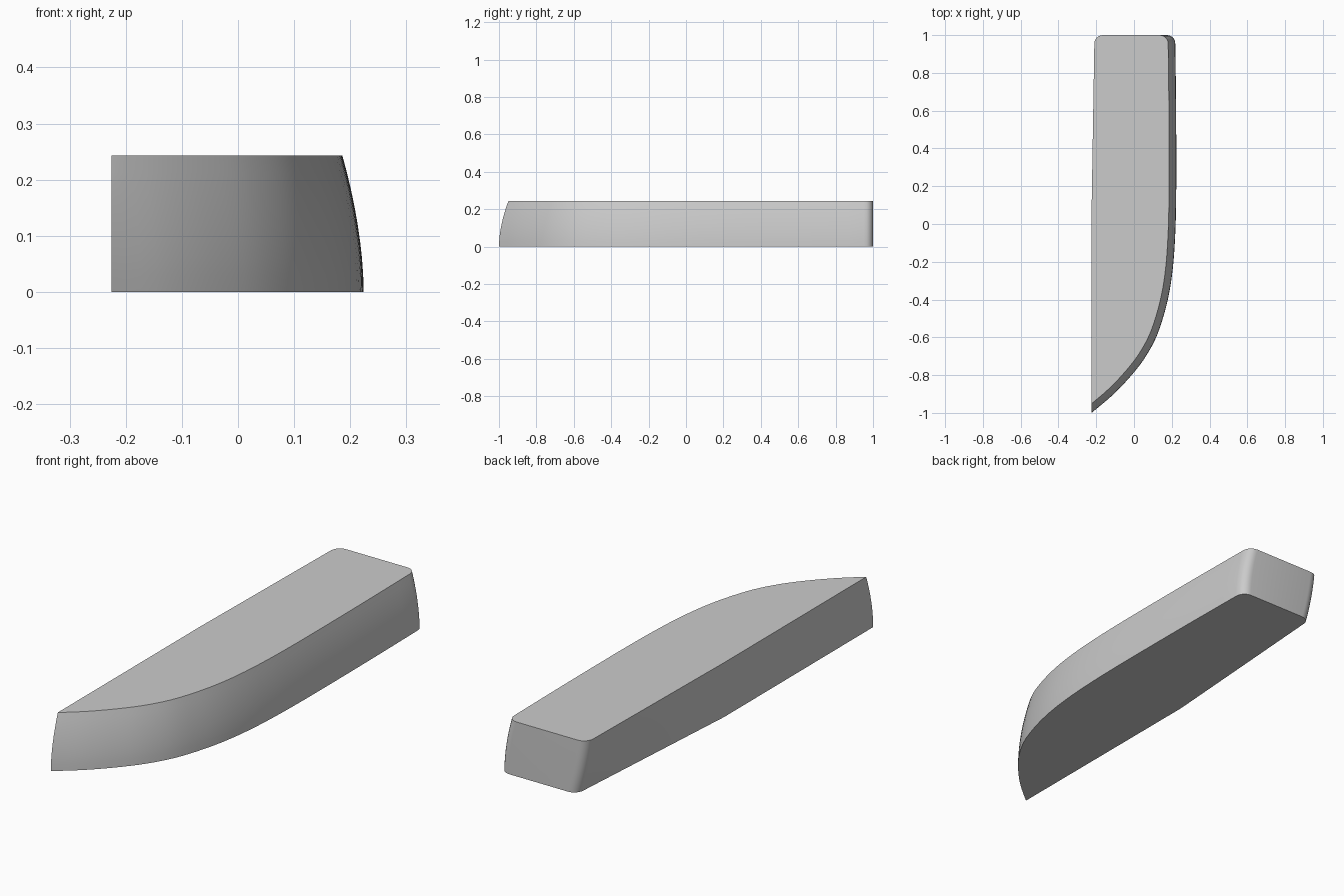
import bpy, bmesh, math
from mathutils import Vector

if "Cube" in bpy.data.objects:
    bpy.data.objects.remove(bpy.data.objects["Cube"])

H = 0.243
LEVELS = 8

# Bowed side outline at floor level, from the pointed tip to the straight flank
SIDE = [(-.225, -1), (-.12, -.912), (-.03, -.82), (.05, -.72), (.115, -.605),
        (.16, -.475), (.19, -.345), (.209, -.2), (.219, -.04), (.223, .12),
        (.224, .3), (.223, .6), (.219, .95)]


def smooth_path(pts, n=4):
    """Catmull-Rom samples through the points."""
    p = [Vector(q) for q in pts]
    p = [2 * p[0] - p[1]] + p + [2 * p[-1] - p[-2]]
    out = []
    for i in range(1, len(p) - 2):
        a, b, c, d = p[i - 1:i + 3]
        for k in range(n):
            t = k / n
            out.append(0.5 * (2 * b + (c - a) * t + (2 * a - 5 * b + 4 * c - d) * t * t
                              + (3 * b - a - 3 * c + d) * t ** 3))
    return out + [p[-2]]


def ring(t):
    """Closed outline at height fraction t."""
    inset = 0.038 * t ** 1.8
    base = smooth_path(SIDE)
    pts = []
    for i, p in enumerate(base):
        d = (base[min(i + 1, len(base) - 1)] - base[max(i - 1, 0)]).normalized()
        pts.append(p + Vector((-d.y, d.x)) * inset)
    pts[0] = Vector((-.225, -1 + 0.05 * t ** 1.8))
    # rounded back corners
    r = 0.045
    xr = pts[-1].x
    xl = -.162 - .048 * t - .02 * t * (1 - t)
    for k in range(1, 7):
        a = math.radians(15 * k)
        pts.append(Vector((xr - r + r * math.cos(a), .955 + r * math.sin(a))))
    for k in range(7):
        a = math.radians(90 + 15 * k)
        pts.append(Vector((xl + r + r * math.cos(a), .955 + r * math.sin(a))))
    # flat inner side, tapering behind the middle
    for k in range(1, 5):
        f = k / 4
        pts.append(Vector((xl + (-.225 - xl) * f, .955 + (.05 - .955) * f)))
    return [(p.x, p.y, H * t) for p in pts]


# Stack the outlines into one solid
bm = bmesh.new()
rings = [[bm.verts.new(c) for c in ring(i / LEVELS)] for i in range(LEVELS + 1)]
n = len(rings[0])
for lo, hi in zip(rings, rings[1:]):
    for i in range(n):
        j = (i + 1) % n
        bm.faces.new((lo[i], lo[j], hi[j], hi[i]))
bm.faces.new(rings[-1])
bm.faces.new(rings[0][::-1])
bmesh.ops.recalc_face_normals(bm, faces=bm.faces[:])
mesh = bpy.data.meshes.new("curved_block")
bm.to_mesh(mesh)
bm.free()
block = bpy.data.objects.new("curved_block", mesh)
bpy.context.collection.objects.link(block)
bpy.context.view_layer.objects.active = block
block.select_set(True)
bpy.ops.object.shade_smooth_by_angle(angle=math.radians(30))
